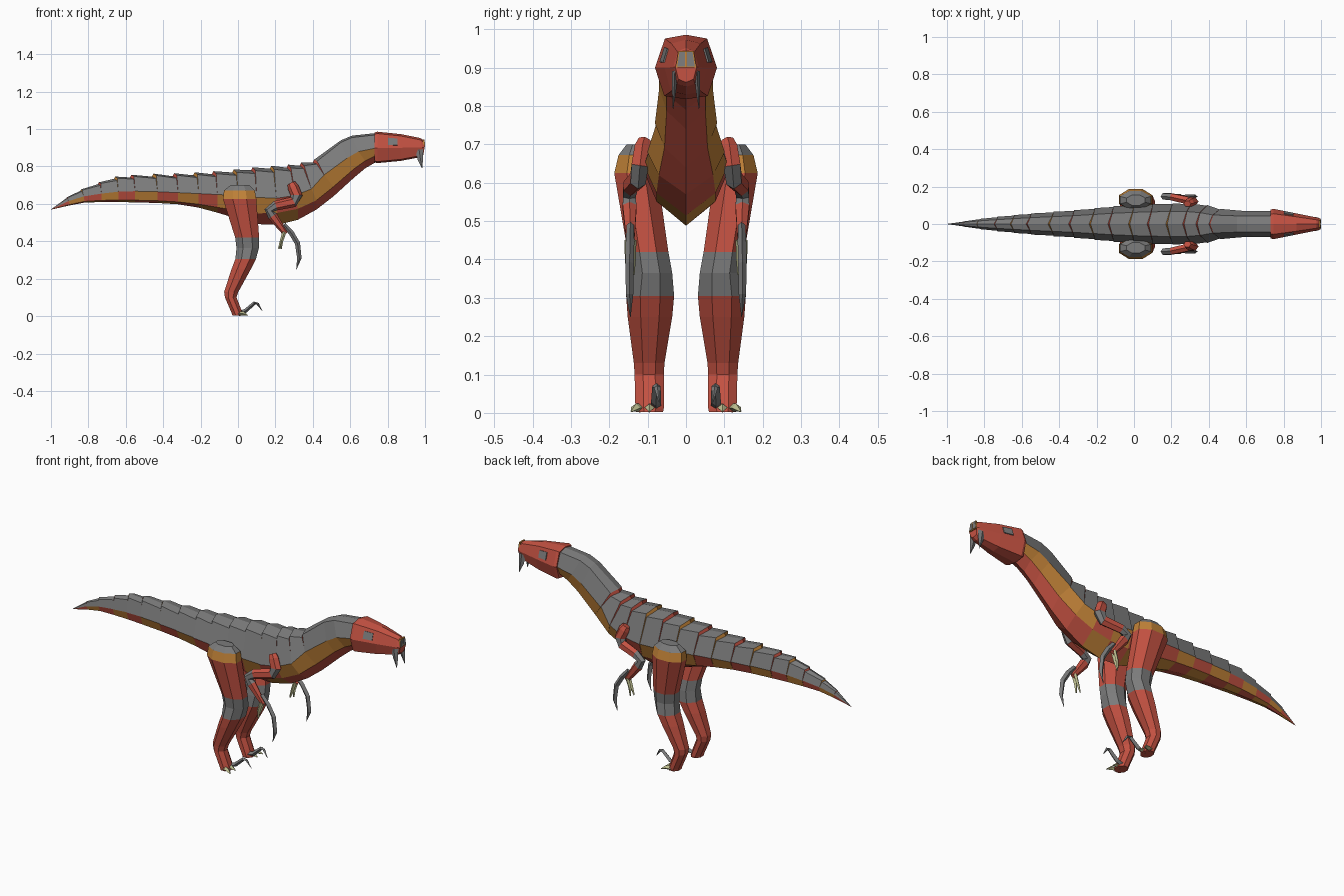
import bpy, bmesh, math
from mathutils import Vector as V


def material(name, rgb):
    m = bpy.data.materials.new(name)
    m.diffuse_color = (*rgb, 1)
    return m


MATS = [material("grey hide", (0.20, 0.20, 0.20)),
        material("red hide", (0.56, 0.085, 0.055)),
        material("orange hide", (0.55, 0.23, 0.04)),
        material("cream claw", (0.50, 0.50, 0.27))]
GREY, RED, ORANGE, CREAM = range(4)


def loft(name, rings, colour, caps=(RED, RED)):
    """Skin closed rings; colour is an index or a rule of (segment, side)."""
    bm = bmesh.new()
    loops = [[bm.verts.new(p) for p in r] for r in rings]
    n = len(loops[0])
    for i in range(len(loops) - 1):
        for k in range(n):
            a, b = loops[i], loops[i + 1]
            f = bm.faces.new((a[k], a[(k + 1) % n], b[(k + 1) % n], b[k]))
            f.material_index = colour(i, k) if callable(colour) else colour
    for loop, c in zip((loops[0], loops[-1]), caps):
        bm.faces.new(loop).material_index = c
    bmesh.ops.remove_doubles(bm, verts=bm.verts[:], dist=0.0004)
    bmesh.ops.recalc_face_normals(bm, faces=bm.faces[:])
    me = bpy.data.meshes.new(name)
    bm.to_mesh(me)
    bm.free()
    for m in MATS:
        me.materials.append(m)
    ob = bpy.data.objects.new(name, me)
    bpy.context.collection.objects.link(ob)
    return ob


def tube(name, path, radii, colours, sides=6, flat=1.0):
    """Faceted limb along a path; flat scales its width in y."""
    pts = [V(p) for p in path]
    rings = []
    for i, p in enumerate(pts):
        t = (pts[min(i + 1, len(pts) - 1)] - pts[max(i - 1, 0)]).normalized()
        b = V((0, 1, 0))
        b = (b - t * b.dot(t)).normalized()
        nrm = t.cross(b)
        rings.append([p + radii[i] * (nrm * math.cos(a) + b * flat * math.sin(a))
                      for a in (math.tau * k / sides for k in range(sides))])
    return loft(name, rings, lambda i, k: colours[min(i, len(colours) - 1)],
                (colours[0], colours[-1]))


def panel(name, corners, out, colour, lift=0.004):
    """Thin plate lying on a face."""
    c = [V(p) for p in corners]
    o = V(out).normalized() * lift
    return loft(name, [[p - o for p in c], [p + o for p in c]], colour, (colour, colour))


def half_ring(pts):
    """Close a right-hand outline (first and last on the centre line)."""
    return [V(p) for p in pts] + [V((p[0], -p[1], p[2])) for p in pts[-2:0:-1]]


# Body: x at top, x at bottom, top, flank line, bottom, half width
BODY = [(-0.91, -0.90, 0.632, 0.615, 0.592, 0.014),
        (-0.83, -0.82, 0.672, 0.640, 0.607, 0.026),
        (-0.73, -0.73, 0.708, 0.655, 0.610, 0.037),
        (-0.64, -0.64, 0.737, 0.665, 0.610, 0.046),
        (-0.55, -0.55, 0.745, 0.668, 0.608, 0.054),
        (-0.43, -0.43, 0.750, 0.665, 0.605, 0.063),
        (-0.32, -0.32, 0.752, 0.660, 0.598, 0.071),
        (-0.21, -0.21, 0.757, 0.655, 0.580, 0.082),
        (-0.11, -0.11, 0.763, 0.650, 0.553, 0.092),
        (0.00, 0.00, 0.772, 0.645, 0.520, 0.100),
        (0.10, 0.10, 0.784, 0.635, 0.492, 0.105),
        (0.20, 0.21, 0.792, 0.630, 0.488, 0.107),
        (0.29, 0.32, 0.798, 0.645, 0.515, 0.107),
        (0.36, 0.42, 0.808, 0.680, 0.570, 0.098),
        (0.43, 0.51, 0.825, 0.755, 0.640, 0.078),
        (0.55, 0.62, 0.940, 0.845, 0.740, 0.070),
        (0.61, 0.68, 0.965, 0.880, 0.790, 0.070),
        (0.75, 0.74, 0.980, 0.900, 0.825, 0.070)]


def body_ring(s, lift, chevron):
    xt, xb, zt, zg, zb, w = s
    low = 0.2 + 0.25 * min(max((xt + 0.3) / 0.5, 0), 1)
    xm = xt + (xb - xt) * (zt - zg) / (zt - zb)
    return half_ring([(xt - chevron, 0, zt + lift),
                      (xt - chevron * 0.3, 0.62 * w, zt - 0.12 * (zt - zg) + lift),
                      (xm, w + lift * 0.25, zg),
                      (xb, 0.72 * w, zb + low * (zg - zb)),
                      (xb, 0, zb)])


rings, tags = [[V((-1, 0, 0.57))] * 8], []
for i, s in enumerate(BODY):
    tags.append((i, False))
    plated = s[0] < 0.5
    size = min(1, s[5] / 0.06)
    rings.append(body_ring(s, -0.004 * size if plated else 0, 0.03 * size if plated else 0))
    if plated:      # a raised rear lip on the next back plate
        tags.append((i, True))
        rings.append(body_ring(s, 0.012 * size, 0.022 * size))


def body_colour(seg, k):
    i, step = tags[seg]
    band = min(k, 7 - k)
    if band < 2:
        return (ORANGE if i % 2 and i < 12 else RED) if step else GREY
    if i >= 14:
        return ORANGE if band == 2 else RED
    return ORANGE if (i + band) % 2 else RED


# the tail tip is a tiny ring so that it closes to a point
rings[0] = [V((-1, 0, 0.57)) + (p - V((-0.91, 0, 0.612))) * 0.03 for p in rings[1]]
loft("body", rings, body_colour, (GREY, RED))


# Head: x, top, widest height, bottom, widest half width
def head_ring(x, zt, zm, zb, w, nose=0):
    return half_ring([(x, 0, zt), (x, 0.68 * w, zt - 0.01), (x + nose, w, zm),
                      (x, 0.7 * w, zb + 0.008), (x, 0, zb)])


head = [head_ring(0.73, 0.982, 0.90, 0.822, 0.076),
        head_ring(0.745, 0.986, 0.90, 0.818, 0.081),
        head_ring(0.87, 0.973, 0.90, 0.830, 0.056),
        head_ring(0.975, 0.952, 0.902, 0.850, 0.033, 0.01),
        head_ring(0.992, 0.940, 0.902, 0.862, 0.028, 0.006)]
loft("head", head, RED)
panel("nose_plate", [(0.994, -0.027, 0.90), (0.994, 0.027, 0.90),
                     (0.992, 0.02, 0.944), (0.992, -0.02, 0.944)], (1, 0, 0), ORANGE)

for s, side in ((1, "left"), (-1, "right")):
    def P(x, y, z):
        return V((x, s * y, z))

    # Nostril, eye and fang
    panel(side + "_nostril", [P(0.997, 0.003, 0.903), P(0.997, 0.023, 0.903),
                              P(0.995, 0.017, 0.941), P(0.995, 0.003, 0.941)],
          (1, 0, 0), GREY, 0.003)
    a, b, c, d = (head[1][1], head[2][1], head[2][2], head[1][2])
    eye = []
    for u, v in ((0.45, 0.25), (0.85, 0.25), (0.85, 0.8), (0.45, 0.8)):
        p = a.lerp(b, u).lerp(d.lerp(c, u), v)
        eye.append(P(*p))
    panel(side + "_eye", eye, P(0.2, 1, 0.3), GREY)
    tube(side + "_fang", [P(0.968, 0.029, 0.89), P(0.975, 0.031, 0.84), P(0.984, 0.034, 0.79)],
         [0.022, 0.015, 0.001], [GREY], 4, 0.35)

    # Leg: height, x range, y range, from hip to ankle
    leg = [(0.700, -0.040, 0.060, 0.100, 0.155), (0.672, -0.075, 0.090, 0.080, 0.176),
           (0.625, -0.080, 0.098, 0.075, 0.187), (0.420, -0.015, 0.113, 0.046, 0.152),
           (0.365, -0.008, 0.112, 0.036, 0.146), (0.305, -0.014, 0.096, 0.031, 0.156),
           (0.250, -0.035, 0.068, 0.036, 0.152), (0.130, -0.074, 0.002, 0.056, 0.136),
           (0.100, -0.070, -0.008, 0.058, 0.134), (0.012, -0.032, 0.026, 0.058, 0.132),
           (0.002, -0.030, 0.028, 0.060, 0.130)]
    rings = []
    for z, x0, x1, y0, y1 in leg:
        ang = [math.tau * (k + 0.5) / 8 for k in range(8)]
        k = 0.5 / math.cos(math.pi / 8)
        rings.append([P((x0 + x1) / 2 + (x1 - x0) * k * math.cos(t),
                        (y0 + y1) / 2 + (y1 - y0) * k * math.sin(t), z) for t in ang])
    bands = [GREY, ORANGE, RED, GREY, GREY, RED, RED, RED, RED, RED]
    loft(side + "_leg", rings, lambda i, k: bands[i], (GREY, RED))

    # Toe claws and the raised sickle claw
    for j, (y, dy) in enumerate(((0.095, 0.0), (0.12, 0.022))):
        tube(f"{side}_toe_claw_{j}", [P(0.005, y, 0.013), P(0.03, y + dy * 0.5, 0.014),
                                      P(0.052, y + dy, 0.004)],
             [0.012, 0.010, 0.002], [CREAM], 4, 1.3)
    tube(side + "_sickle_claw", [P(0.0, 0.078, 0.015), P(0.04, 0.078, 0.028),
                                 P(0.088, 0.077, 0.07), P(0.105, 0.075, 0.066),
                                 P(0.13, 0.070, 0.028)],
         [0.011, 0.011, 0.009, 0.007, 0.001], [GREY], 4, 1.2)

    # Arm: shoulder, grey elbow bend, forearm, grey wrist bend, hand
    tube(side + "_arm", [P(0.285, 0.108, 0.71), P(0.295, 0.113, 0.69), P(0.313, 0.12, 0.645),
                         P(0.295, 0.125, 0.61), P(0.20, 0.145, 0.59), P(0.165, 0.148, 0.565),
                         P(0.185, 0.147, 0.535), P(0.255, 0.145, 0.44)],
         [0.022, 0.030, 0.032, 0.029, 0.026, 0.024, 0.026, 0.014],
         [RED, RED, GREY, RED, GREY, GREY, RED], 6, 0.8)

    # Hand: two cream fingers and one long hooked claw
    for j, y in enumerate((0.137, 0.153)):
        tube(f"{side}_finger_{j}", [P(0.248, y, 0.45), P(0.232, y, 0.40), P(0.218 + j * 0.012, y, 0.36)],
             [0.011, 0.009, 0.004], [CREAM], 4, 0.7)
    tube(side + "_hand_claw", [P(0.245, 0.145, 0.49), P(0.285, 0.146, 0.445),
                               P(0.318, 0.147, 0.39), P(0.328, 0.147, 0.31),
                               P(0.312, 0.145, 0.25)],
         [0.012, 0.014, 0.014, 0.012, 0.001], [GREY], 4, 0.8)
